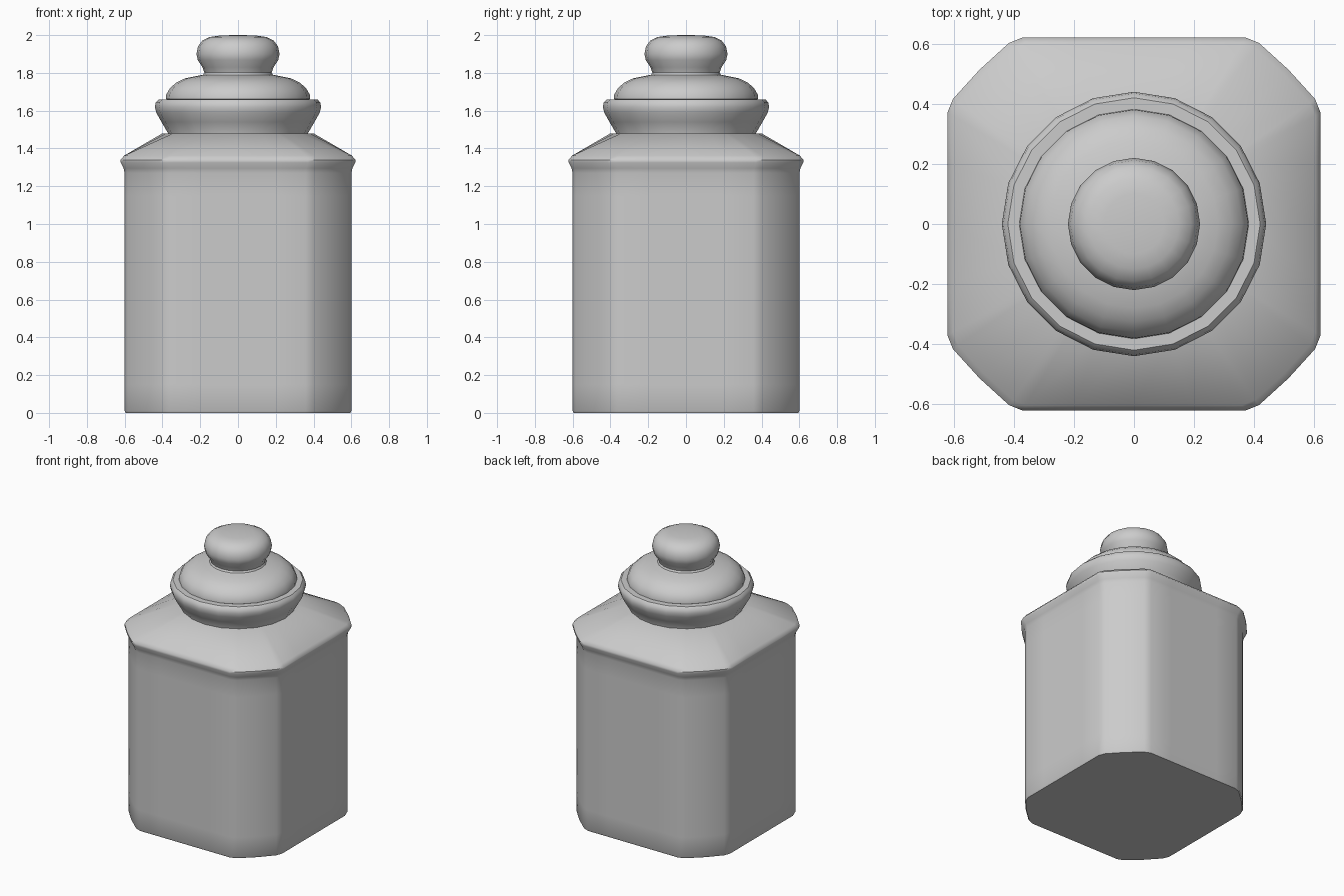
import bpy, bmesh, math

if "Cube" in bpy.data.objects:
    bpy.data.objects.remove(bpy.data.objects["Cube"])


def loft(name, rings, angle=40):
    """Skin a stack of equal-length point rings and cap both ends."""
    bm = bmesh.new()
    loops = [[bm.verts.new(p) for p in ring] for ring in rings]
    n = len(loops[0])
    for a, b in zip(loops, loops[1:]):
        for i in range(n):
            j = (i + 1) % n
            bm.faces.new((a[i], a[j], b[j], b[i]))
    bm.faces.new(loops[0][::-1])
    bm.faces.new(loops[-1])
    bmesh.ops.recalc_face_normals(bm, faces=bm.faces)
    mesh = bpy.data.meshes.new(name)
    bm.to_mesh(mesh)
    bm.free()
    obj = bpy.data.objects.new(name, mesh)
    bpy.context.collection.objects.link(obj)
    bpy.ops.object.select_all(action='DESELECT')
    obj.select_set(True)
    bpy.context.view_layer.objects.active = obj
    bpy.ops.object.shade_smooth_by_angle(angle=math.radians(angle))
    return obj


def lathe(name, profile, sides=20):
    """Round part from (radius, height) pairs."""
    turn = [math.tau * i / sides for i in range(sides)]
    return loft(name, [[(r * math.cos(t), r * math.sin(t), z) for t in turn]
                       for r, z in profile])


# Square section with cut, softened corners: one quarter, turned four times
quarter = [(.62, 0), (.62, .2), (.62, .37), (.602, .415), (.513, .513),
           (.415, .602), (.37, .62), (.2, .62)]
section = []
for k in range(4):
    c, s = [(1, 0), (0, 1), (-1, 0), (0, -1)][k]
    section += [(x * c - y * s, x * s + y * c) for x, y in quarter]


def square_ring(half, z):
    f = half / .62
    return [(x * f, y * f, z) for x, y in section]


def round_ring(r, z):
    return [(r * x / math.hypot(x, y), r * y / math.hypot(x, y), z)
            for x, y in section]


# Jar body with flared rim and shoulder running into the round neck
rings = [square_ring(h, z) for h, z in
         [(.595, 0), (.6, .01), (.6, .15), (.6, 1.15), (.6, 1.27),
          (.606, 1.295), (.621, 1.325), (.621, 1.34), (.603, 1.362)]]
loft("jar_body", rings + [round_ring(.40, 1.48)])

# Neck collar
lathe("collar", [(.37, 1.46), (.37, 1.48), (.405, 1.54), (.433, 1.59),
                 (.44, 1.62), (.435, 1.645), (.42, 1.66), (.36, 1.66)])

# Domed lid with knob
lathe("lid", [(.37, 1.655), (.382, 1.662), (.38, 1.685), (.36, 1.72),
              (.325, 1.75), (.28, 1.771), (.22, 1.783), (.185, 1.79),
              (.178, 1.802), (.188, 1.83), (.213, 1.868), (.22, 1.9),
              (.212, 1.94), (.19, 1.97), (.15, 1.99), (.1, 1.997), (.03, 2.0)])
